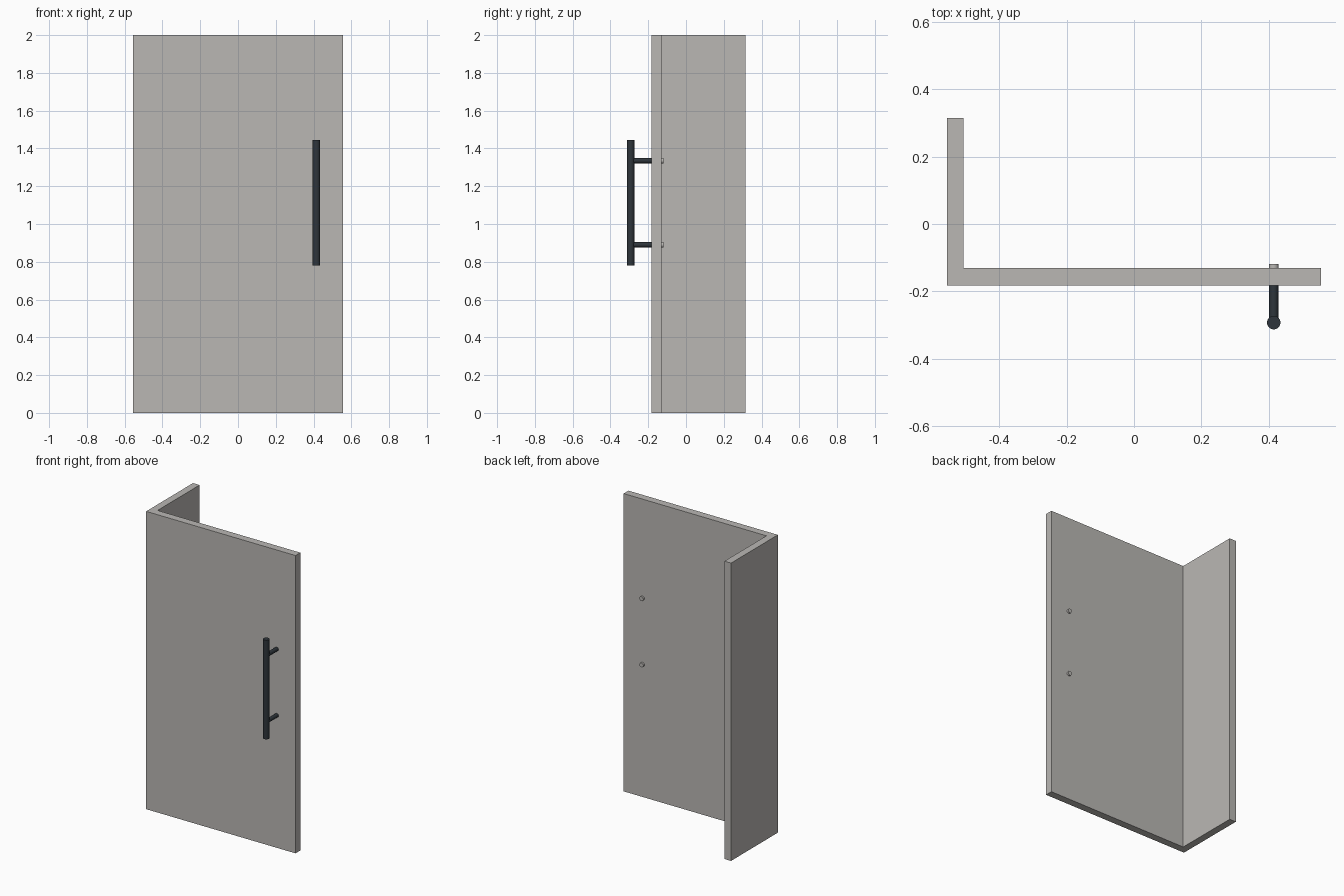
import bpy, math

if "Cube" in bpy.data.objects:
    bpy.data.objects.remove(bpy.data.objects["Cube"])


def material(name, color):
    m = bpy.data.materials.new(name)
    m.diffuse_color = (*color, 1)
    m.use_nodes = True
    m.node_tree.nodes["Principled BSDF"].inputs["Base Color"].default_value = m.diffuse_color
    return m


panel_grey = material("warm grey panel", (0.49, 0.475, 0.455))
dark_metal = material("dark metal", (0.028, 0.036, 0.044))


def cylinder(name, radius, length, location, mat, along_y=False):
    bpy.ops.mesh.primitive_cylinder_add(
        vertices=32, radius=radius, depth=length, location=location,
        rotation=(math.pi / 2 if along_y else 0, 0, 0))
    ob = bpy.context.object
    ob.name = name
    ob.data.materials.append(mat)
    bpy.ops.object.shade_smooth_by_angle(angle=math.radians(40))
    return ob


# L-shaped door front and return wall, extruded from one floor outline
outline = [(-0.555, -0.182), (0.555, -0.182), (0.555, -0.131),
           (-0.506, -0.131), (-0.506, 0.315), (-0.555, 0.315)]
n = len(outline)
verts = [(x, y, z) for z in (0, 2) for x, y in outline]
faces = [tuple(range(n - 1, -1, -1)), tuple(range(n, 2 * n))]
faces += [(i, (i + 1) % n, (i + 1) % n + n, i + n) for i in range(n)]
mesh = bpy.data.meshes.new("corner_panel")
mesh.from_pydata(verts, [], faces)
mesh.materials.append(panel_grey)
panel = bpy.data.objects.new("corner_panel", mesh)
bpy.context.collection.objects.link(panel)

# Vertical pull bar
HX, HY = 0.415, -0.293
cylinder("handle_bar", 0.02, 0.665, (HX, HY, 1.1125), dark_metal)

# Standoff posts on the front, fixing caps on the back
for label, z in (("lower", 0.89), ("upper", 1.335)):
    cylinder(f"{label}_handle_post", 0.0135, 0.113, (HX, -0.2365, z), dark_metal, True)
    cylinder(f"{label}_fixing_cap", 0.0145, 0.02, (HX, -0.129, z), panel_grey, True)
